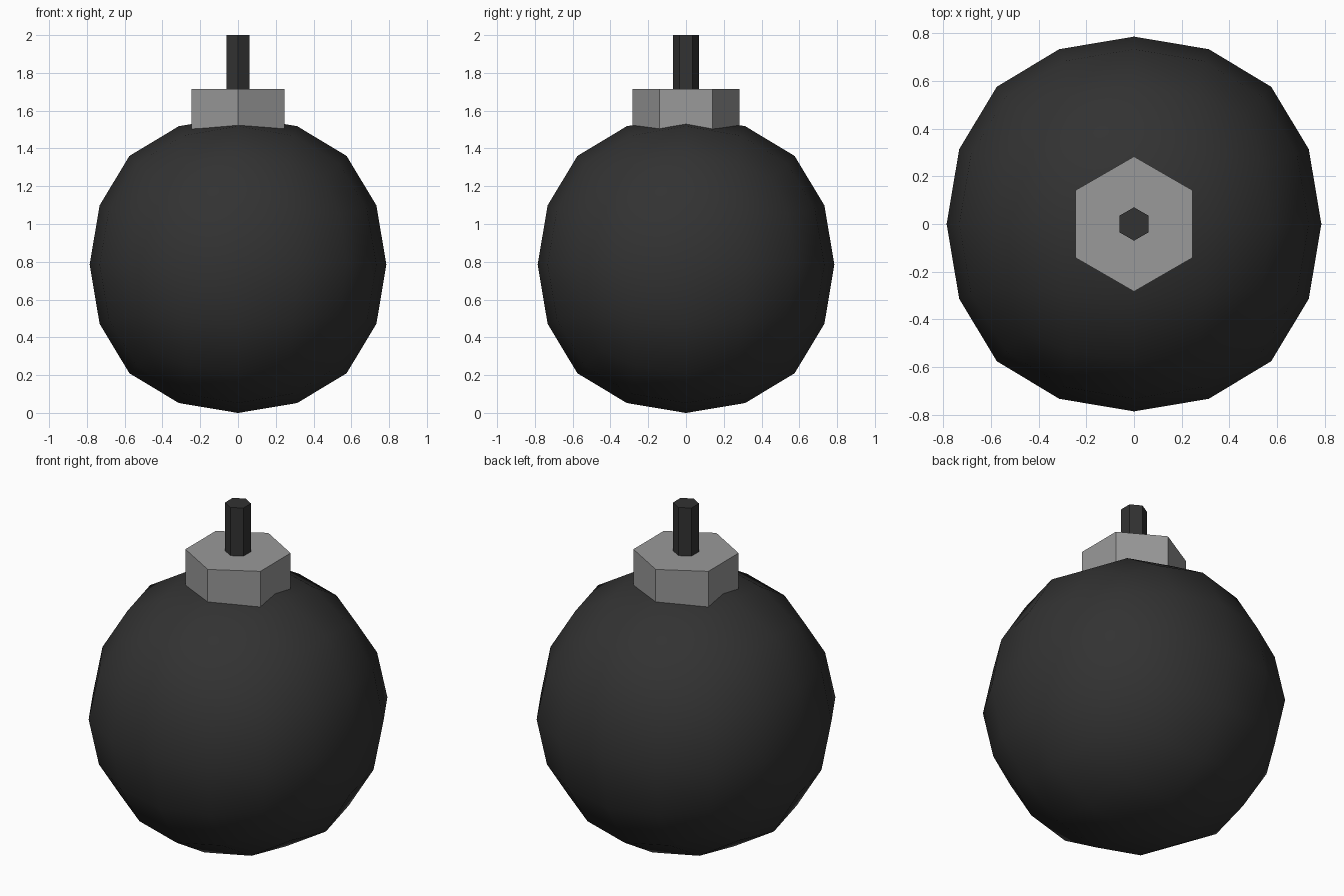
import bpy
import bmesh

RADIUS = 0.785          # ball radius at the poles
SUBSURF_SHRINK = 0.878  # how far two subdivisions pull in a cube's face centre

default = bpy.data.objects.get("Cube")
if default:
    bpy.data.objects.remove(default, do_unlink=True)


def material(name, value):
    mat = bpy.data.materials.new(name)
    mat.use_nodes = True
    colour = (value, value, value, 1)
    mat.diffuse_color = colour
    bsdf = mat.node_tree.nodes["Principled BSDF"]
    bsdf.inputs["Base Color"].default_value = colour
    bsdf.inputs["Roughness"].default_value = 0.8
    return mat


def add_part(name, bm, mat, z):
    mesh = bpy.data.meshes.new(name)
    bm.to_mesh(mesh)
    bm.free()
    mesh.materials.append(mat)
    obj = bpy.data.objects.new(name, mesh)
    obj.location.z = z
    bpy.context.collection.objects.link(obj)
    return obj


def hex_prism(name, radius, bottom, top, mat):
    bm = bmesh.new()
    bmesh.ops.create_cone(bm, cap_ends=True, segments=6, radius1=radius,
                          radius2=radius, depth=top - bottom)
    return add_part(name, bm, mat, (bottom + top) / 2)


black = material("matte black", 0.032)
grey = material("metal grey", 0.32)

# Ball: a cube rounded by two levels of subdivision
bm = bmesh.new()
bmesh.ops.create_cube(bm, size=2 * RADIUS / SUBSURF_SHRINK)
for face in bm.faces:
    face.smooth = True
ball = add_part("ball_body", bm, black, RADIUS)
rounding = ball.modifiers.new("rounding", 'SUBSURF')
rounding.levels = rounding.render_levels = 2
rounding.use_limit_surface = False

# Hexagonal collar sunk into the ball, with a thin stem on top
hex_prism("collar", 0.283, 1.42, 1.715, grey)
hex_prism("stem", 0.07, 1.68, 2.0, black)
